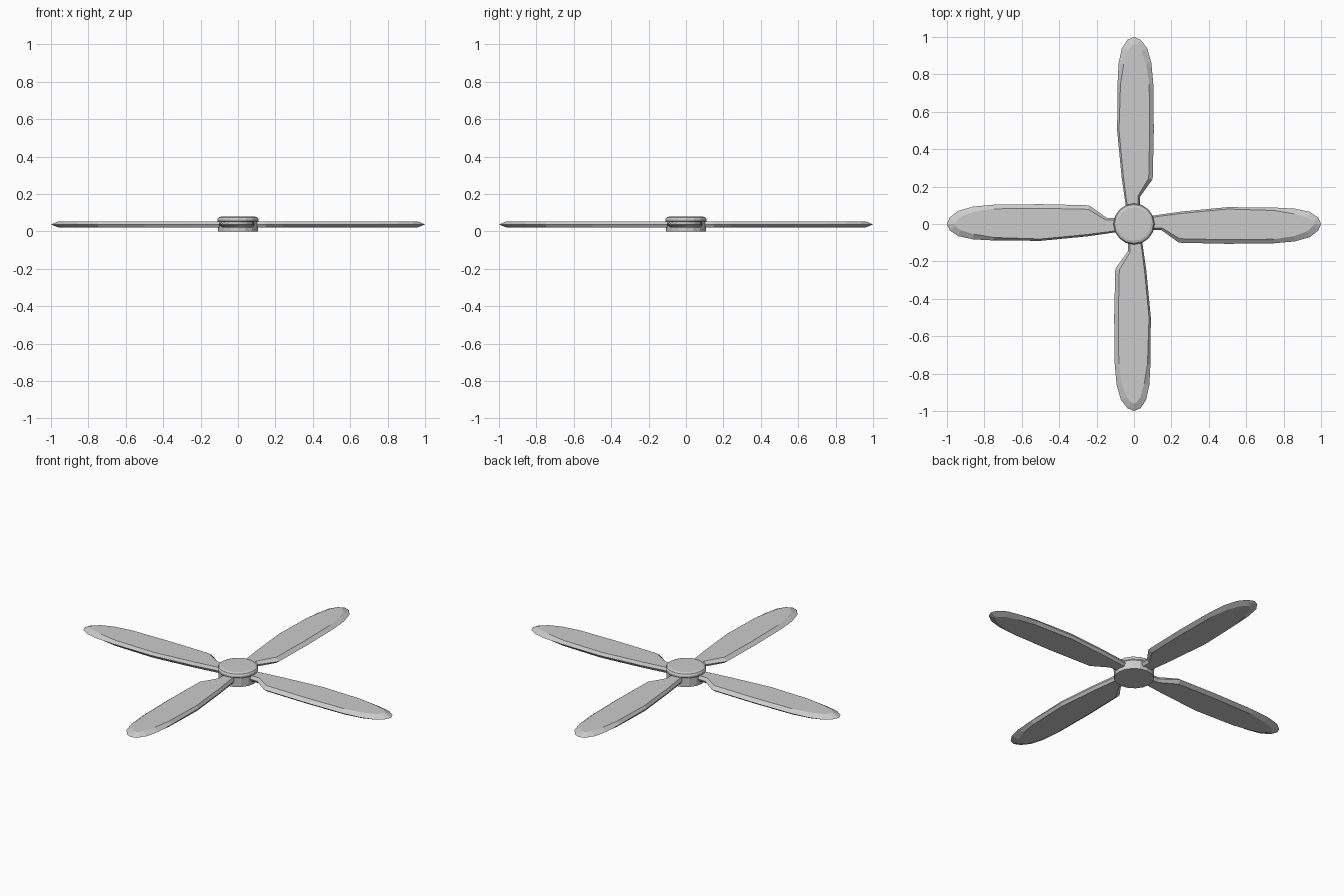
import bpy, math
from mathutils import Vector

if "Cube" in bpy.data.objects:
    bpy.data.objects.remove(bpy.data.objects["Cube"])


def make_object(name, verts, faces):
    mesh = bpy.data.meshes.new(name)
    mesh.from_pydata(verts, [], faces)
    mesh.update()
    ob = bpy.data.objects.new(name, mesh)
    bpy.context.collection.objects.link(ob)
    return ob


def stack_rings(name, rings):
    """Bridge rings of equal length, bottom to top, and cap both ends."""
    n = len(rings[0])
    verts = [p for r in rings for p in r]
    faces = [tuple(reversed(range(n))),
             tuple(range((len(rings) - 1) * n, len(rings) * n))]
    for k in range(len(rings) - 1):
        for i in range(n):
            j = (i + 1) % n
            faces.append((k * n + i, k * n + j, (k + 1) * n + j, (k + 1) * n + i))
    return make_object(name, verts, faces)


# Hub: low-poly turned disc with a bevelled cap
SIDES = 16
profile = [(0.107, 0.0), (0.107, 0.052), (0.110, 0.056), (0.110, 0.066),
           (0.104, 0.075), (0.090, 0.080)]
rings = []
for r, z in profile:
    rings.append([(r * math.cos(2 * math.pi * i / SIDES),
                   r * math.sin(2 * math.pi * i / SIDES), z) for i in range(SIDES)])
stack_rings("hub", rings)

# Blade outline, counter-clockwise: x, y, bevel width
outline = [
    (0.08, -0.032, 0.010), (0.145, -0.032, 0.012), (0.24, -0.100, 0.022),
    (0.50, -0.106, 0.022), (0.75, -0.103, 0.022), (0.86, -0.093, 0.028),
    (0.94, -0.070, 0.034), (0.985, -0.035, 0.038), (1.00, 0.0, 0.040),
    (0.985, 0.035, 0.038), (0.94, 0.065, 0.034), (0.86, 0.082, 0.028),
    (0.75, 0.088, 0.016), (0.50, 0.090, 0.010), (0.25, 0.066, 0.010),
    (0.08, 0.042, 0.008),
]


def inset(points):
    result = []
    n = len(points)
    for i, (x, y, w) in enumerate(points):
        a, b = Vector(points[i - 1][:2]), Vector(points[(i + 1) % n][:2])
        if i == 0:
            t = Vector((1, 0))
        elif i == n - 1:
            t = Vector((-1, 0))
        else:
            t = (b - a).normalized()
        result.append((x - t.y * w, y + t.x * w))
    return result


inner = inset(outline)
blade_rings = [[(x, y, 0.021) for x, y in inner],
               [(x, y, 0.037) for x, y, w in outline],
               [(x, y, 0.054) for x, y in inner]]

# Four blades around the hub
for k in range(4):
    blade = stack_rings(f"blade_{k + 1}", blade_rings)
    blade.rotation_euler.z = k * math.pi / 2
